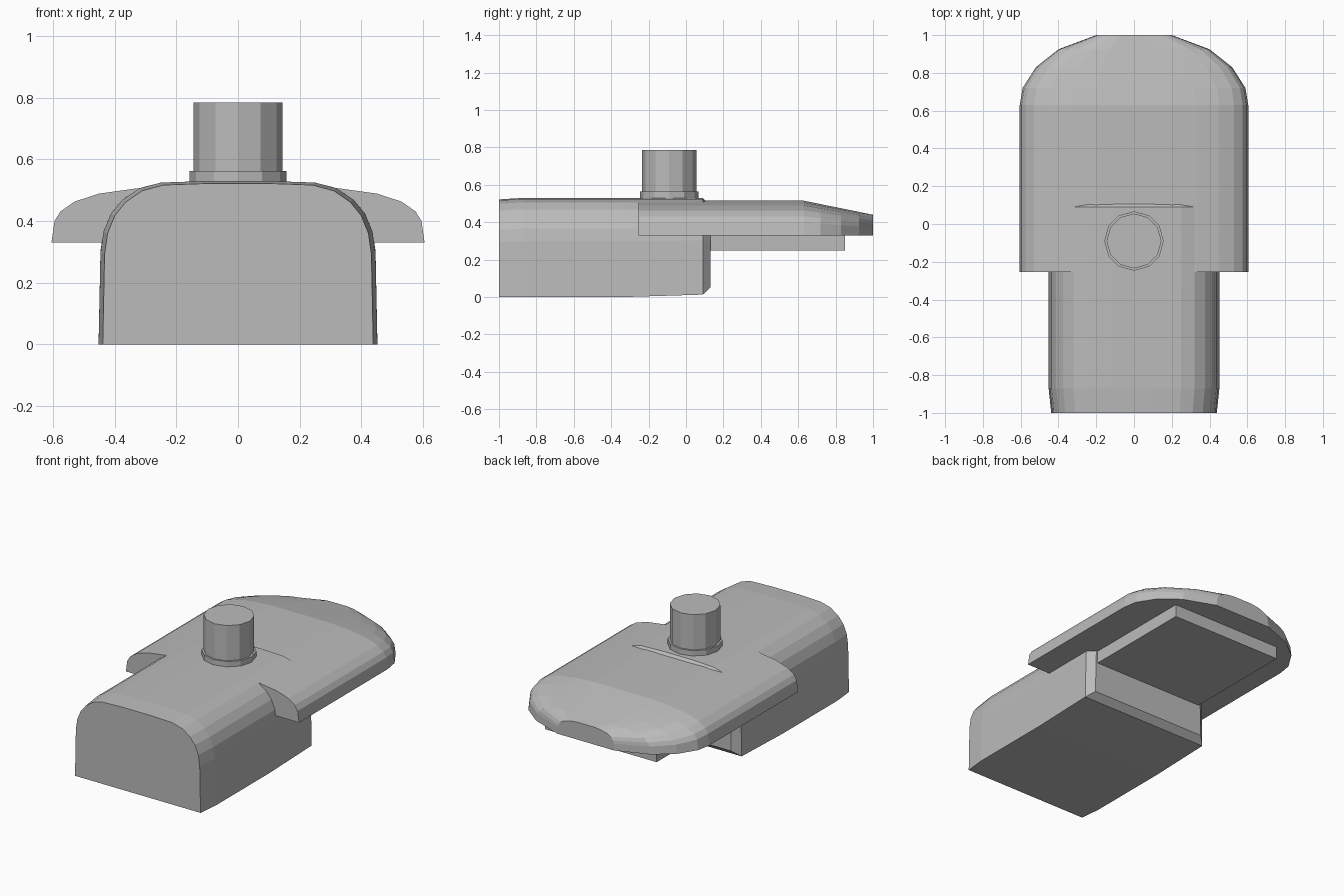
import bpy, bmesh, math

if "Cube" in bpy.data.objects:
    bpy.data.objects.remove(bpy.data.objects["Cube"])

grey = bpy.data.materials.new("plain grey")
grey.diffuse_color = (0.5, 0.5, 0.5, 1)
grey.use_nodes = True
grey.node_tree.nodes["Principled BSDF"].inputs["Base Color"].default_value = grey.diffuse_color


def finish(name, bm):
    bmesh.ops.recalc_face_normals(bm, faces=bm.faces)
    mesh = bpy.data.meshes.new(name)
    bm.to_mesh(mesh)
    bm.free()
    mesh.materials.append(grey)
    obj = bpy.data.objects.new(name, mesh)
    bpy.context.collection.objects.link(obj)
    return obj


def loft(name, half, sections):
    """half: right side profile (x, z in 0..1), bottom to top.
    sections: (y, x scale, bottom z, top z)."""
    profile = half + [(-x, z) for x, z in reversed(half)]
    bm = bmesh.new()
    rings = []
    for y, sx, zb, zt in sections:
        rings.append([bm.verts.new((x * sx, y, zb + (zt - zb) * z)) for x, z in profile])
    n = len(profile)
    for a, b in zip(rings, rings[1:]):
        for i in range(n):
            j = (i + 1) % n
            bm.faces.new((a[i], a[j], b[j], b[i]))
    bm.faces.new(rings[0])
    bm.faces.new(rings[-1])
    return finish(name, bm)


# main body: arched block with slightly tapered front and chamfered back
body_half = [(0.452, 0), (0.446, 0.56), (0.436, 0.69), (0.412, 0.8), (0.375, 0.885),
             (0.32, 0.955), (0.25, 0.99), (0.1, 1)]
loft("body", body_half, [
    (-1.0, 0.97, 0, 0.522), (-0.87, 1, 0, 0.53), (-0.33, 1, 0, 0.53),
    (0.09, 1, 0.013, 0.53), (0.13, 0.9, 0.05, 0.49)])

# wide cover: shallow dome section, rounded and sloping at the back
cover_half = [(0.605, 0), (0.595, 0.38), (0.575, 0.55), (0.53, 0.72), (0.45, 0.86),
              (0.33, 0.95), (0.2, 1)]
outline = [(-0.255, 0.605), (0.63, 0.605), (0.72, 0.59), (0.83, 0.52), (0.925, 0.4), (1.0, 0.2)]
loft("cover", cover_half, [
    (y, w / 0.605, 0.33, 0.515 - 0.075 * max(0, y - 0.63) / 0.37) for y, w in outline])

# flat plate under the cover
loft("under_plate", [(0.39, 0), (0.39, 1)], [(0.08, 1, 0.25, 0.34), (0.85, 1, 0.25, 0.34)])


# upright peg and its collar, twelve sided
def cylinder(name, radius, z0, z1):
    bm = bmesh.new()
    ring = [(radius * math.cos(i * math.pi / 6), radius * math.sin(i * math.pi / 6) - 0.09)
            for i in range(12)]
    low = [bm.verts.new((x, y, z0)) for x, y in ring]
    high = [bm.verts.new((x, y, z1)) for x, y in ring]
    for i in range(12):
        j = (i + 1) % 12
        bm.faces.new((low[i], low[j], high[j], high[i]))
    bm.faces.new(low)
    bm.faces.new(high)
    return finish(name, bm)


cylinder("peg", 0.145, 0.52, 0.785)
cylinder("peg_collar", 0.157, 0.51, 0.563)
